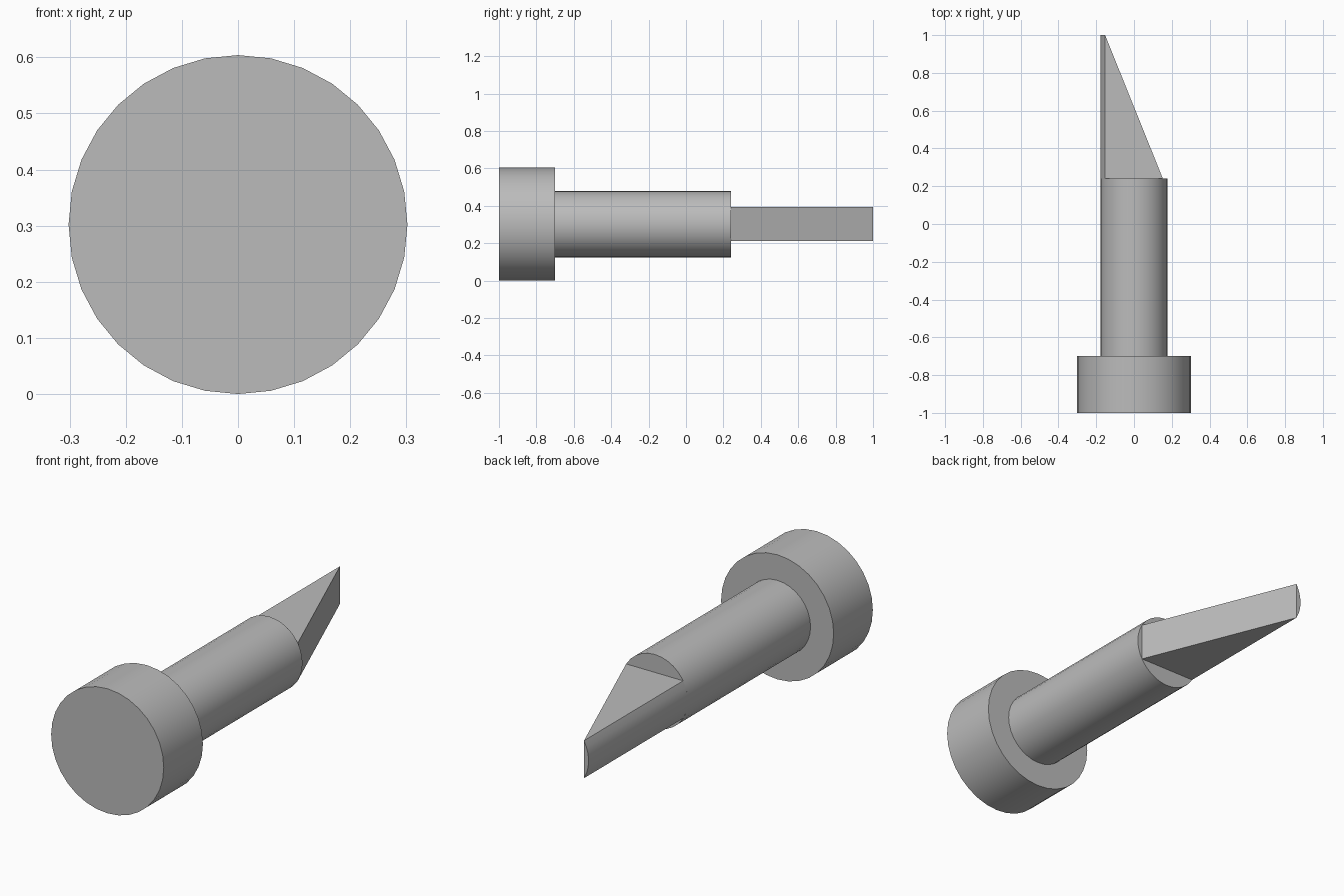
import bpy, bmesh
from math import sin, cos, asin, pi, tau, radians

cube = bpy.data.objects.get("Cube")
if cube:
    bpy.data.objects.remove(cube)

AXIS_Z = 0.302
HEAD_R, SHAFT_R, HALF_BLADE = 0.302, 0.178, 0.091
FRONT, HEAD_END, SHAFT_END, TIP = -1.0, -0.7, 0.24, 1.0

grey = bpy.data.materials.new("plain grey")
grey.use_nodes = True
colour = (0.5, 0.5, 0.5, 1)
grey.diffuse_color = colour
grey.node_tree.nodes["Principled BSDF"].inputs["Base Color"].default_value = colour


def loft(name, near, far, y0, y1, near_cap=True):
    """Join two (x, z) outlines lying at y0 and y1."""
    bm = bmesh.new()
    rings = [[bm.verts.new((x, y, AXIS_Z + z)) for x, z in outline]
             for outline, y in ((near, y0), (far, y1))]
    count = len(near)
    for i in range(count):
        j = (i + 1) % count
        bm.faces.new((rings[0][i], rings[0][j], rings[1][j], rings[1][i]))
    if near_cap:
        bm.faces.new(rings[0])
    bm.faces.new(rings[1])
    bmesh.ops.remove_doubles(bm, verts=bm.verts, dist=0.0001)
    bmesh.ops.recalc_face_normals(bm, faces=bm.faces)
    mesh = bpy.data.meshes.new(name)
    bm.to_mesh(mesh)
    bm.free()
    mesh.materials.append(grey)
    obj = bpy.data.objects.new(name, mesh)
    bpy.context.collection.objects.link(obj)
    bpy.ops.object.select_all(action="DESELECT")
    obj.select_set(True)
    bpy.context.view_layer.objects.active = obj
    bpy.ops.object.shade_smooth_by_angle(angle=radians(30))
    return obj


def circle(radius, sides=32):
    return [(radius * cos(tau * i / sides), radius * sin(tau * i / sides))
            for i in range(sides)]


# Wide round head and narrower shaft
loft("head", circle(HEAD_R), circle(HEAD_R), FRONT, HEAD_END)
loft("shaft", circle(SHAFT_R), circle(SHAFT_R), HEAD_END, SHAFT_END, near_cap=False)

# Blade: flat top and bottom, rounded side, slanted cut running to the tip
spread = asin(HALF_BLADE / SHAFT_R)
steps = 6
arc = [(SHAFT_R * cos(a), SHAFT_R * sin(a))
       for a in (pi - spread + 2 * spread * i / steps for i in range(steps + 1))]
edge = SHAFT_R * cos(spread)
base = arc + [(edge, -HALF_BLADE), (edge, HALF_BLADE)]
point = arc + [arc[-1], arc[0]]


def blade():
    """Loft the blade; its slanted cut closes onto the ends of the arc."""
    bm = bmesh.new()
    near = [bm.verts.new((x, SHAFT_END, AXIS_Z + z)) for x, z in base]
    far = [bm.verts.new((x, TIP, AXIS_Z + z)) for x, z in arc]
    for i in range(steps):
        bm.faces.new((near[i], near[i + 1], far[i + 1], far[i]))
    low, high = near[-2], near[-1]
    bm.faces.new((near[steps], low, far[steps]))
    bm.faces.new((high, near[0], far[0]))
    bm.faces.new((low, high, far[0], far[steps]))
    bm.faces.new(far)
    bmesh.ops.recalc_face_normals(bm, faces=bm.faces)
    return bm


obj = loft("blade", arc, arc, SHAFT_END, TIP, near_cap=False)
bm = blade()
bm.to_mesh(obj.data)
bm.free()
bpy.ops.object.shade_smooth_by_angle(angle=radians(30))
